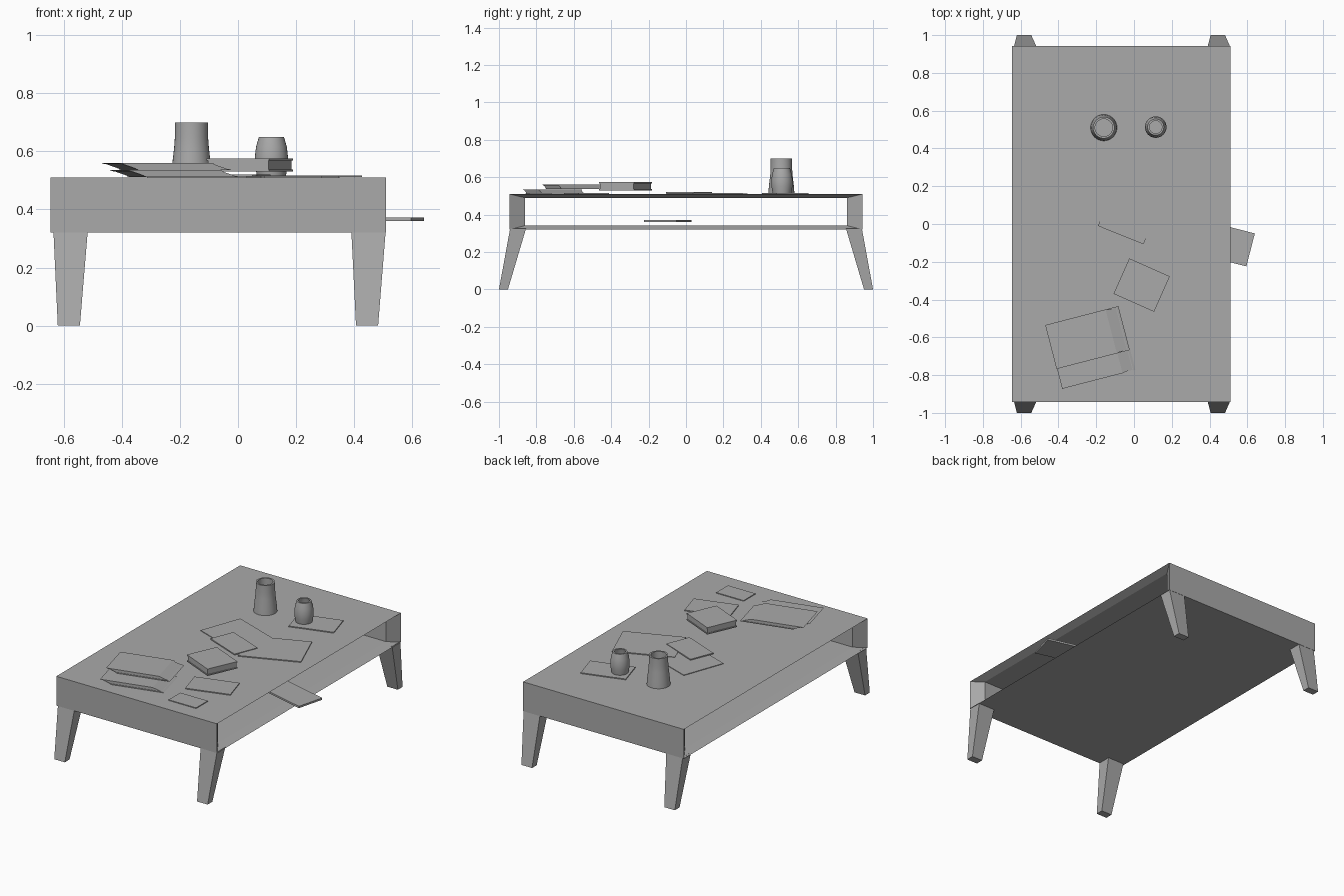
import bpy
import bmesh
import math
from mathutils import Vector

cube = bpy.data.objects.get("Cube")
if cube:
    bpy.data.objects.remove(cube, do_unlink=True)

GREY = (0.4, 0.4, 0.4, 1)
mat = bpy.data.materials.new("plain grey")
mat.use_nodes = True
mat.diffuse_color = GREY
mat.node_tree.nodes["Principled BSDF"].inputs["Base Color"].default_value = GREY


def add_object(name, bm):
    bmesh.ops.recalc_face_normals(bm, faces=bm.faces[:])
    mesh = bpy.data.meshes.new(name)
    bm.to_mesh(mesh)
    bm.free()
    mesh.materials.append(mat)
    ob = bpy.data.objects.new(name, mesh)
    bpy.context.collection.objects.link(ob)
    return ob


def skin(bm, loops, closed=False):
    """Bridge matching point loops; cap both ends unless the loops form a ring."""
    rings = [[bm.verts.new(p) for p in loop] for loop in loops]
    pairs = list(zip(rings, rings[1:]))
    if closed:
        pairs.append((rings[-1], rings[0]))
    else:
        bm.faces.new(rings[0])
        bm.faces.new(rings[-1])
    for a, b in pairs:
        for i in range(len(a)):
            j = (i + 1) % len(a)
            bm.faces.new((a[i], a[j], b[j], b[i]))


def rect_xy(cx, cy, w, d, z):
    return [(cx + sx * w / 2, cy + sy * d / 2, z)
            for sx, sy in ((-1, -1), (1, -1), (1, 1), (-1, 1))]


def rect_yz(x, y, z0, z1):
    return [(x, -y, z0), (x, y, z0), (x, y, z1), (x, -y, z1)]


def slab(bm, corner, angle, length, depth, z0, z1, lean=0.0, inset=0.0):
    """Turned block from its back-left top corner; lean slides the bottom along."""
    u = Vector((math.cos(angle), math.sin(angle), 0))
    v = Vector((u.y, -u.x, 0))
    loops = []
    for z, slide in ((z1, 0), (z0, lean)):
        p = Vector((*corner, z)) + u * (slide + inset) + v * inset
        a, b = u * (length - 2 * inset), v * (depth - 2 * inset)
        loops.append([p, p + a, p + a + b, p + b])
    skin(bm, loops)


def sheet(name, corner, degrees, length, depth, z0, z1):
    bm = bmesh.new()
    slab(bm, corner, math.radians(degrees), length, depth, z0, z1)
    return add_object(name, bm)


def book(name, corner, degrees, length, depth, z0, z1, lean=0.0):
    """Two covers around a slightly recessed page block."""
    bm = bmesh.new()
    u = Vector((math.cos(math.radians(degrees)), math.sin(math.radians(degrees))))
    cover = (z1 - z0) * 0.16
    for top, bottom, inset in ((z1, z1 - cover, 0),
                               (z1 - cover, z0 + cover, 0.004),
                               (z0 + cover, z0, 0)):
        start = Vector(corner) + u * lean * (z1 - top) / (z1 - z0)
        slab(bm, start, math.radians(degrees), length, depth, bottom, top,
             lean * (top - bottom) / (z1 - z0), inset)
    return add_object(name, bm)


def cup(name, x, y, profile, sides=32):
    bm = bmesh.new()
    skin(bm, [[(x + r * math.cos(math.tau * i / sides),
                y + r * math.sin(math.tau * i / sides), z) for i in range(sides)]
              for r, z in profile])
    ob = add_object(name, bm)
    bpy.ops.object.select_all(action='DESELECT')
    ob.select_set(True)
    bpy.context.view_layer.objects.active = ob
    bpy.ops.object.shade_smooth_by_angle(angle=math.radians(35))
    return ob


# Table body: hollow box open at both long sides, with tapered rims
bm = bmesh.new()
skin(bm, [rect_yz(-0.645, 0.943, 0.32, 0.51),
          rect_yz(-0.595, 0.86, 0.342, 0.49),
          rect_yz(0.46, 0.86, 0.342, 0.49),
          rect_yz(0.51, 0.943, 0.32, 0.51)], closed=True)
add_object("table_body", bm)

# Tapered legs splayed toward the ends
for side, x_top, x_foot in (("right", -0.576, -0.582), ("left", 0.449, 0.444)):
    for end, s in (("front", -1), ("back", 1)):
        bm = bmesh.new()
        skin(bm, [rect_xy(x_foot, s * 0.976, 0.076, 0.048, 0),
                  rect_xy(x_top, s * 0.898, 0.118, 0.085, 0.325)])
        add_object(f"{end}_{side}_leg", bm)

# Cups
cup("tall_cup", -0.16, 0.51,
    [(0.07, 0.511), (0.067, 0.55), (0.06, 0.61), (0.057, 0.65), (0.057, 0.70),
     (0.046, 0.70), (0.046, 0.65), (0.05, 0.53)])
cup("small_cup", 0.115, 0.513,
    [(0.05, 0.517), (0.056, 0.55), (0.057, 0.58), (0.053, 0.615), (0.043, 0.65),
     (0.033, 0.65), (0.043, 0.61), (0.045, 0.53)])

# Loose sheets and magazines on the top
sheet("cup_mat", (0.03, 0.575), 16.5, 0.28, 0.177, 0.51, 0.516)
sheet("right_magazine", (-0.215, 0.33), -20, 0.38, 0.285, 0.51, 0.514)
sheet("left_magazine", (-0.033, 0.16), 22, 0.38, 0.285, 0.511, 0.517)
sheet("upper_sheet", (-0.13, 0.14), -22, 0.26, 0.162, 0.514, 0.521)
sheet("front_sheet", (0.03, -0.49), 16.5, 0.28, 0.17, 0.51, 0.516)
sheet("small_card", (0.09, -0.72), 0, 0.197, 0.12, 0.51, 0.515)

# Books
book("centre_book", (-0.025, -0.182), -24, 0.235, 0.205, 0.53, 0.575)
book("upper_leaning_book", (-0.47, -0.535), 14.5, 0.33, 0.24, 0.536, 0.56, 0.07)
book("lower_leaning_book", (-0.44, -0.64), 14.5, 0.33, 0.24, 0.511, 0.535, 0.07)

# Magazine sticking out of the shelf
sheet("shelf_magazine", (0.33, 0.03), -14.5, 0.32, 0.18, 0.36, 0.372)
